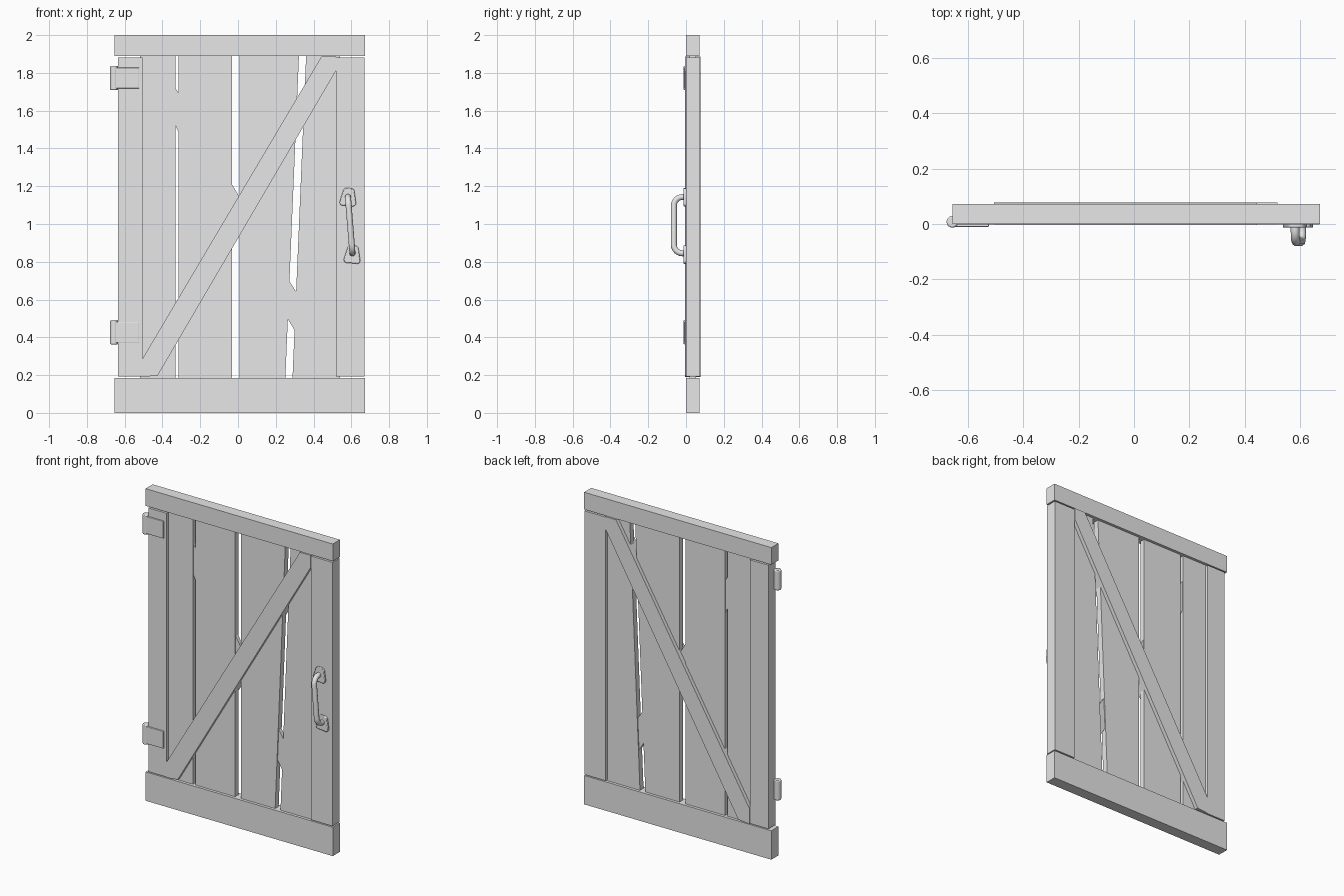
import bpy, bmesh
from math import radians, sin, cos, pi
from mathutils import Vector, Matrix

cube = bpy.data.objects.get("Cube")
if cube:
    bpy.data.objects.remove(cube, do_unlink=True)

grey = bpy.data.materials.new("plain grey")
grey.use_nodes = True
COLOUR = (0.8, 0.8, 0.8, 1)
grey.diffuse_color = COLOUR
grey.node_tree.nodes["Principled BSDF"].inputs["Base Color"].default_value = COLOUR


def add_object(name, bm):
    bmesh.ops.recalc_face_normals(bm, faces=bm.faces)
    mesh = bpy.data.meshes.new(name)
    bm.to_mesh(mesh)
    bm.free()
    mesh.materials.append(grey)
    obj = bpy.data.objects.new(name, mesh)
    bpy.context.collection.objects.link(obj)
    return obj


def slab(name, outline, y0, y1):
    """Extrude an outline in the x-z plane from y0 to y1."""
    bm = bmesh.new()
    face = bm.faces.new([bm.verts.new((x, y0, z)) for x, z in outline])
    moved = bmesh.ops.extrude_face_region(bm, geom=[face])["geom"]
    verts = [v for v in moved if isinstance(v, bmesh.types.BMVert)]
    bmesh.ops.translate(bm, verts=verts, vec=(0, y1 - y0, 0))
    return add_object(name, bm)


def box(name, x0, x1, y0, y1, z0, z1):
    return slab(name, [(x0, z0), (x1, z0), (x1, z1), (x0, z1)], y0, y1)


def smooth(obj, angle=40):
    bpy.ops.object.select_all(action="DESELECT")
    obj.select_set(True)
    bpy.context.view_layer.objects.active = obj
    bpy.ops.object.shade_smooth_by_angle(angle=radians(angle))


def bevel(obj, width, segments=2):
    mod = obj.modifiers.new("rounded edges", "BEVEL")
    mod.width, mod.segments = width, segments


# Outer frame
box("bottom_rail", -0.655, 0.672, 0, 0.072, 0, 0.185)
box("top_rail", -0.655, 0.672, 0, 0.072, 1.89, 2)
box("hinge_stile", -0.635, -0.505, -0.001, 0.073, 0.192, 1.882)
box("handle_stile", 0.52, 0.67, -0.001, 0.073, 0.192, 1.882)

# Recessed boards: bottom left, bottom right, top left, top right
BACK, FRONT = 0.054, 0.018
boards = [(-0.52, -0.332, -0.52, -0.332), (-0.314, -0.033, -0.314, -0.033),
          (0.008, 0.25, 0.008, 0.323), (0.288, 0.54, 0.361, 0.54)]
for i, (bl, br, tl, tr) in enumerate(boards):
    slab(f"board_{i + 1}", [(bl, 0.17), (br, 0.17), (tr, 1.9), (tl, 1.9)], FRONT, BACK)

# Splinters bridging the gaps between boards
splinters = [[(-0.335, 1.53), (-0.312, 1.48), (-0.312, 1.69), (-0.335, 1.725)],
             [(-0.035, 1.0), (0.01, 0.94), (0.01, 1.14), (-0.035, 1.215)],
             [(0.262, 0.5), (0.304, 0.43), (0.312, 0.635), (0.27, 0.7)]]
for i, outline in enumerate(splinters):
    slab(f"splinter_{i + 1}", outline, FRONT + 0.006, BACK - 0.006)

# Diagonal brace, slightly proud of the frame on both sides
slab("diagonal_brace", [(-0.505, 0.19), (-0.425, 0.198), (0.518, 1.81),
                        (0.518, 1.887), (0.442, 1.887), (-0.505, 0.288)], -0.004, 0.078)

# Hinges
for name, z in (("lower", 0.427), ("upper", 1.773)):
    leaf = box(f"{name}_hinge_leaf", -0.65, -0.524, -0.01, 0.004, z - 0.055, z + 0.055)
    bevel(leaf, 0.003)
    bm = bmesh.new()
    bmesh.ops.create_cone(bm, cap_ends=True, segments=20, radius1=0.021, radius2=0.021,
                          depth=0.128, matrix=Matrix.Translation((-0.656, 0.008, z)))
    barrel = add_object(f"{name}_hinge_barrel", bm)
    bevel(barrel, 0.005)
    smooth(barrel)

# Handle mounts: rounded wedge plates, broad at the lower end
TILT = Matrix.Rotation(radians(-5), 2)


def mount(name, cx, cz):
    points = []
    corners = [(-0.026, -0.029, 180, 290), (0.026, -0.029, 250, 360),
               (0.012, 0.03, 10, 90), (-0.012, 0.03, 90, 170)]
    for px, pz, a0, a1 in corners:
        for k in range(5):
            a = radians(a0 + (a1 - a0) * k / 4)
            p = TILT @ Vector((px + 0.018 * cos(a), pz + 0.018 * sin(a)))
            points.append((cx + p.x, cz + p.y))
    plate = slab(name, points, -0.013, 0.002)
    bevel(plate, 0.004)
    smooth(plate)


mount("upper_handle_mount", 0.584, 1.142)
mount("lower_handle_mount", 0.606, 0.838)

# Handle grip: a tube with rounded elbows
top, bottom = Vector((0.582, 0, 1.143)), Vector((0.606, 0, 0.845))
along = (bottom - top).normalized()
out = Vector((0, -1, 0))
REACH, ELBOW = 0.064, 0.045
path = [top]
for end, direction in ((top, along), (bottom, -along)):
    centre = end + direction * ELBOW + out * (REACH - ELBOW)
    arc = [centre - direction * ELBOW * cos(t * pi / 16) + out * ELBOW * sin(t * pi / 16)
           for t in range(9)]
    path += arc if end is top else arc[::-1]
path.append(bottom)

curve = bpy.data.curves.new("handle_grip", "CURVE")
curve.dimensions = "3D"
curve.bevel_depth = 0.016
curve.bevel_resolution = 3
curve.use_fill_caps = True
spline = curve.splines.new("POLY")
spline.points.add(len(path) - 1)
for point, co in zip(spline.points, path):
    point.co = (*co, 1)
curve.materials.append(grey)
grip = bpy.data.objects.new("handle_grip", curve)
bpy.context.collection.objects.link(grip)
bpy.ops.object.select_all(action="DESELECT")
grip.select_set(True)
bpy.context.view_layer.objects.active = grip
bpy.ops.object.convert(target="MESH")
smooth(bpy.context.object, 50)
